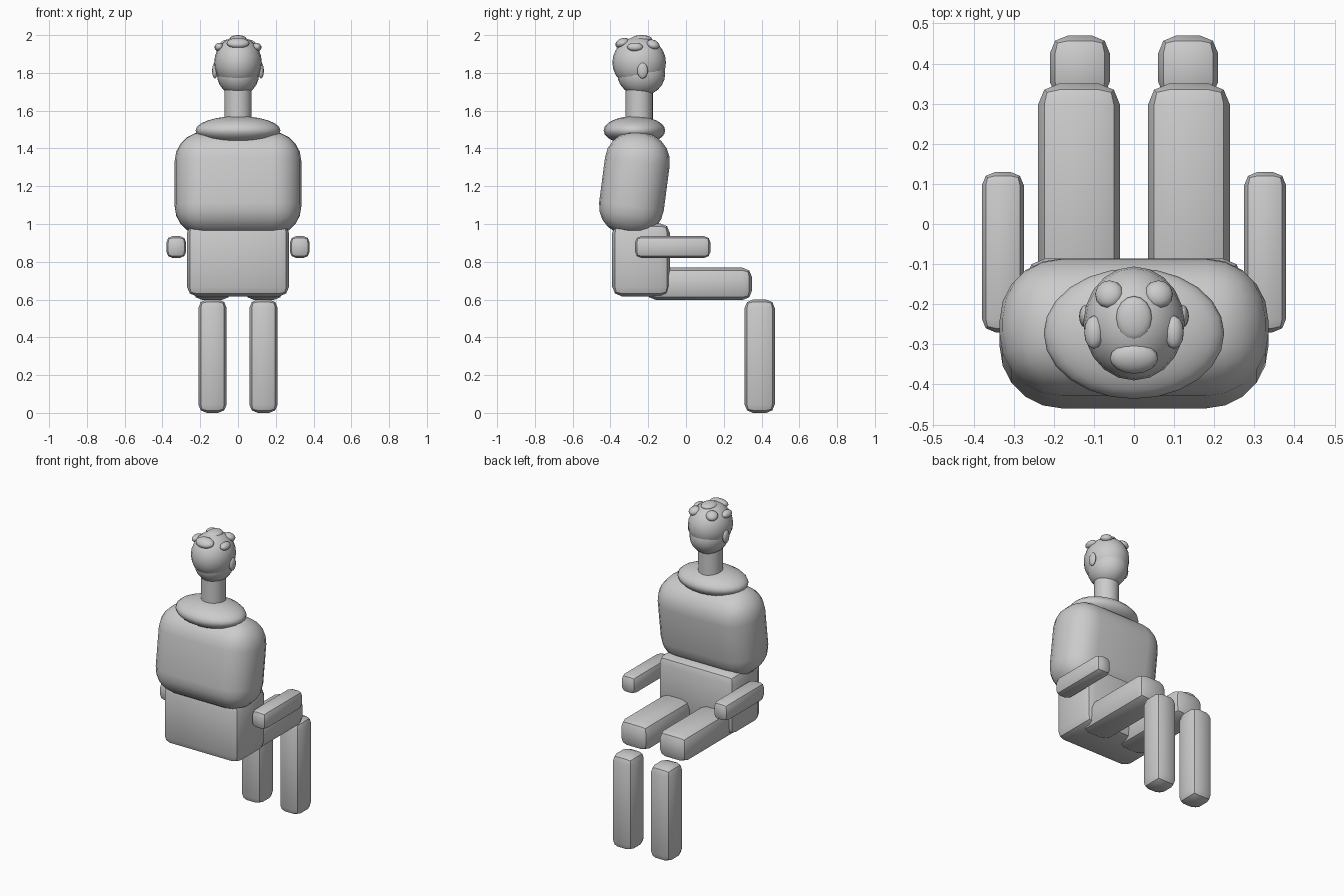
import bpy
from math import radians

cube = bpy.data.objects.get("Cube")
if cube:
    bpy.data.objects.remove(cube, do_unlink=True)

grey = bpy.data.materials.new("plain_grey")
grey.use_nodes = True
grey.diffuse_color = (0.6, 0.6, 0.6, 1)
grey.node_tree.nodes["Principled BSDF"].inputs["Base Color"].default_value = (0.6, 0.6, 0.6, 1)


def finish(name, angle):
    obj = bpy.context.object
    obj.name = name
    obj.data.materials.append(grey)
    bpy.ops.object.shade_smooth_by_angle(angle=radians(angle))
    return obj


def rounded_box(name, centre, size, radius, segments=2, tilt=0, angle=35):
    bpy.ops.mesh.primitive_cube_add(size=1, location=centre)
    obj = bpy.context.object
    obj.scale = size
    bpy.ops.object.transform_apply(location=False, rotation=False, scale=True)
    bevel = obj.modifiers.new("rounding", "BEVEL")
    bevel.width = radius
    bevel.segments = segments
    bpy.ops.object.modifier_apply(modifier="rounding")
    obj.rotation_euler.x = radians(tilt)
    return finish(name, angle)


def ellipsoid(name, centre, radii, segments=20, rings=12, rotation=(0, 0, 0)):
    bpy.ops.mesh.primitive_uv_sphere_add(segments=segments, ring_count=rings, radius=1,
                                         location=centre)
    obj = bpy.context.object
    obj.scale = radii
    obj.rotation_euler = [radians(a) for a in rotation]
    return finish(name, 80)


# Body
rounded_box("pelvis", (0, -0.238, 0.81), (0.54, 0.305, 0.385), 0.05)
rounded_box("torso", (0, -0.273, 1.213), (0.67, 0.345, 0.55), 0.155, 5, -7.5, 60)
ellipsoid("collar", (0, -0.273, 1.495), (0.225, 0.163, 0.076), 24)

# Neck
bpy.ops.mesh.primitive_cylinder_add(vertices=24, radius=0.072, depth=0.26,
                                    location=(0, -0.248, 1.62))
finish("neck", 40)

# Head
ellipsoid("skull", (0, -0.248, 1.855), (0.126, 0.142, 0.137))
ellipsoid("jaw", (0, -0.237, 1.795), (0.112, 0.127, 0.117))

# Hair tufts
ellipsoid("crown_tuft", (0, -0.235, 1.98), (0.045, 0.055, 0.02), 16, 8)
ellipsoid("back_tuft", (0, -0.335, 1.957), (0.06, 0.04, 0.027), 16, 8, (20, 0, 0))

# Paired parts
for side, s in (("left", 1), ("right", -1)):
    rounded_box(side + "_thigh", (s * 0.137, 0.07, 0.683), (0.204, 0.56, 0.172), 0.052)
    rounded_box(side + "_shin", (s * 0.135, 0.39, 0.3), (0.15, 0.16, 0.6), 0.045)
    rounded_box(side + "_arm", (s * 0.327, -0.07, 0.878), (0.105, 0.4, 0.116), 0.034)
    ellipsoid(side + "_ear", (s * 0.122, -0.23, 1.812), (0.015, 0.028, 0.042), 12, 8)
    ellipsoid(side + "_side_tuft", (s * 0.1, -0.27, 1.937), (0.025, 0.042, 0.022), 12, 8,
              (0, s * 30, 0))
    ellipsoid(side + "_front_tuft", (s * 0.062, -0.175, 1.95), (0.036, 0.036, 0.024), 12, 8,
              (-20, s * 15, 0))
